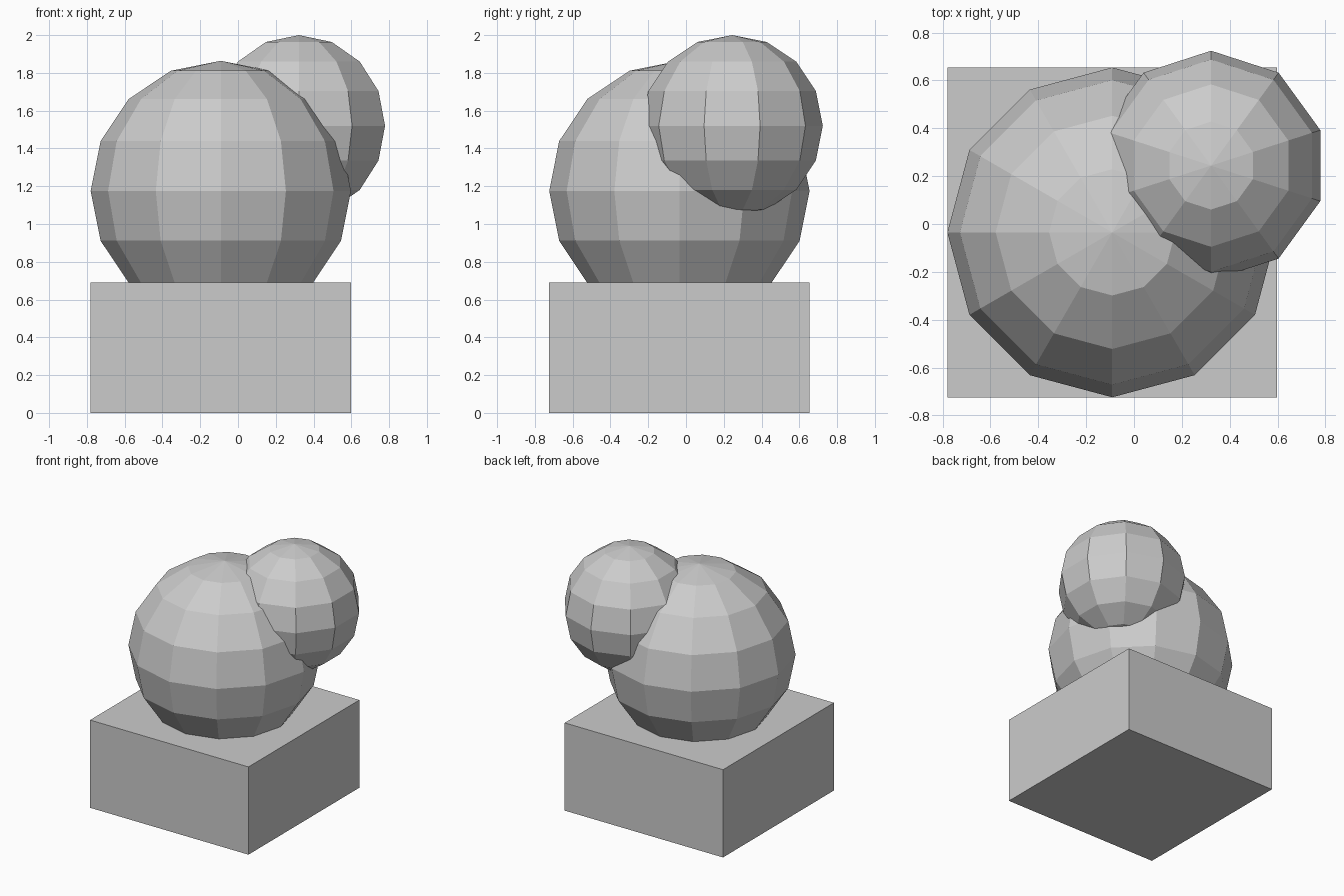
import bpy

if "Cube" in bpy.data.objects:
    bpy.data.objects.remove(bpy.data.objects["Cube"])


def ball(name, segments, radius, location):
    """Flat-faced UV sphere with eight rings."""
    bpy.ops.mesh.primitive_uv_sphere_add(
        segments=segments, ring_count=8, radius=radius, location=location)
    bpy.context.object.name = name


# Square base block
bpy.ops.mesh.primitive_cube_add(size=1, location=(-0.091, -0.035, 0.345))
base = bpy.context.object
base.name = "base_block"
base.scale = (1.378, 1.378, 0.69)
bpy.ops.object.transform_apply(location=False, rotation=False, scale=True)

# Large ball sunk into the block, small ball merging into its back right
ball("large_ball", 12, 0.689, (-0.091, -0.035, 1.175))
ball("small_ball", 10, 0.48, (0.322, 0.244, 1.52))
